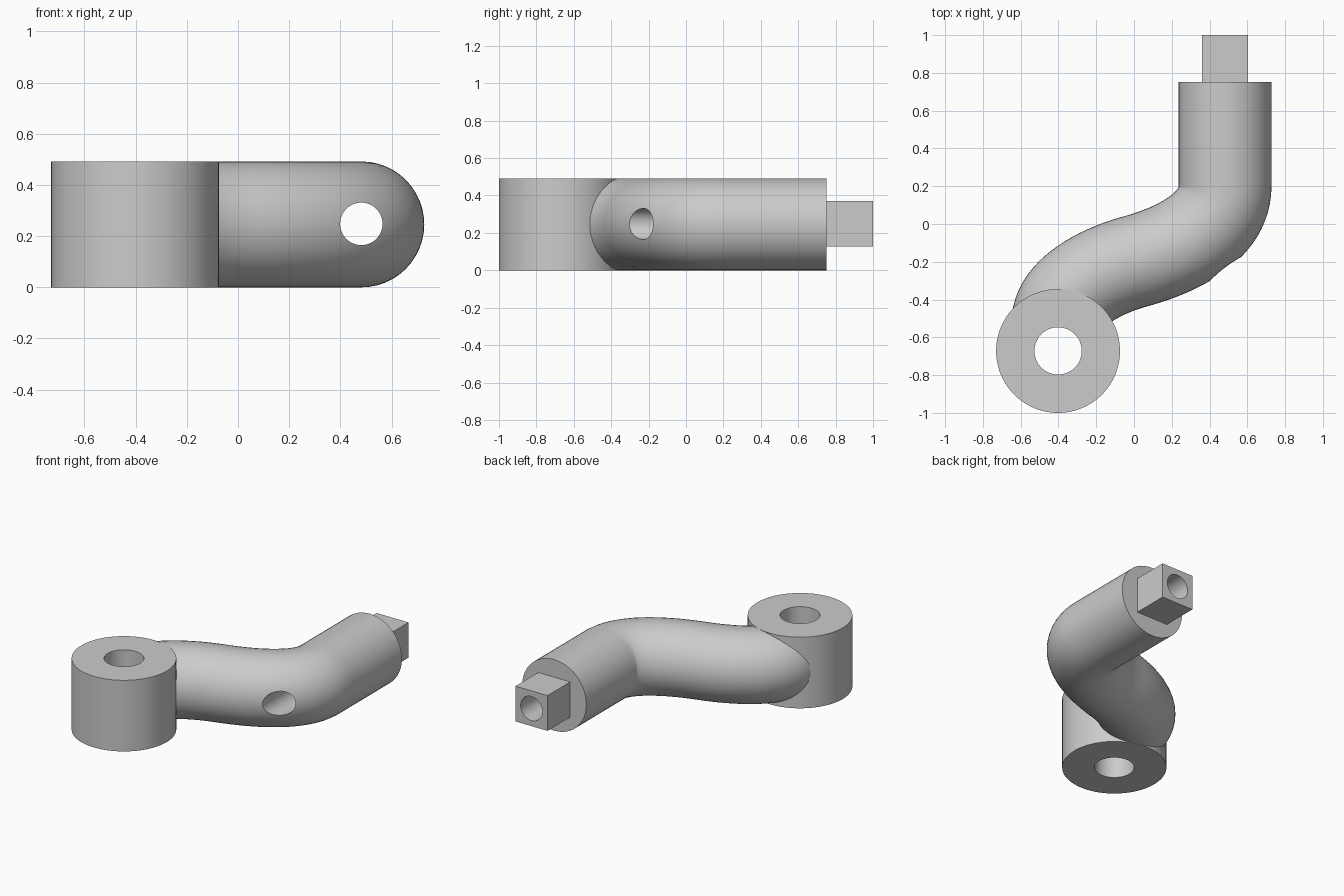
import bpy
from math import pi, radians

cube = bpy.data.objects.get("Cube")
if cube:
    bpy.data.objects.remove(cube, do_unlink=True)

# Single grey finish
grey = bpy.data.materials.new("plain grey")
grey.use_nodes = True
grey.diffuse_color = (0.6, 0.6, 0.6, 1)
grey.node_tree.nodes["Principled BSDF"].inputs["Base Color"].default_value = (0.6, 0.6, 0.6, 1)

RADIUS = 0.246          # arm radius, also half the overall height
ARM_X = 0.482           # axis of the straight end
COLLAR = (-0.402, -0.672, RADIUS)


def select(ob):
    bpy.ops.object.select_all(action='DESELECT')
    ob.select_set(True)
    bpy.context.view_layer.objects.active = ob


def cylinder(name, radius, depth, location, rotation=(0, 0, 0), sides=96):
    bpy.ops.mesh.primitive_cylinder_add(vertices=sides, radius=radius, depth=depth,
                                        location=location, rotation=rotation)
    ob = bpy.context.object
    ob.name = name
    ob.data.materials.append(grey)
    return ob


def drill(ob, cutter):
    mod = ob.modifiers.new("bore", 'BOOLEAN')
    mod.operation = 'DIFFERENCE'
    mod.solver = 'EXACT'
    mod.object = cutter
    select(ob)
    bpy.ops.object.modifier_apply(modifier=mod.name)


# Upright collar
collar = cylinder("collar", 0.328, 2 * RADIUS, COLLAR)

# S-shaped round arm: each row is point, left handle, right handle
path = [((-0.402, -0.52), (-0.402, -0.6), (-0.402, -0.385)),
        ((0, -0.2), (-0.22, -0.262), (0.26, -0.13)),
        ((ARM_X, 0.2), (ARM_X, 0), (ARM_X, 0.4)),
        ((ARM_X, 0.752), (ARM_X, 0.6), (ARM_X, 0.8))]
curve = bpy.data.curves.new("arm", 'CURVE')
curve.dimensions = '3D'
curve.twist_mode = 'Z_UP'
curve.resolution_u = 24
curve.bevel_depth = RADIUS
curve.bevel_resolution = 22
curve.use_fill_caps = True
spline = curve.splines.new('BEZIER')
spline.bezier_points.add(len(path) - 1)
for point, (co, left, right) in zip(spline.bezier_points, path):
    point.handle_left_type = point.handle_right_type = 'FREE'
    point.co = (*co, RADIUS)
    point.handle_left = (*left, RADIUS)
    point.handle_right = (*right, RADIUS)
arm = bpy.data.objects.new("arm", curve)
bpy.context.collection.objects.link(arm)
select(arm)
bpy.ops.object.convert(target='MESH')
arm = bpy.context.object
arm.data.materials.clear()
arm.data.materials.append(grey)

# Weld the caps to the tube so it is a closed solid
bpy.ops.object.mode_set(mode='EDIT')
bpy.ops.mesh.select_all(action='SELECT')
bpy.ops.mesh.remove_doubles(threshold=0.0001)
bpy.ops.mesh.normals_make_consistent(inside=False)
bpy.ops.object.mode_set(mode='OBJECT')

# Square peg on the straight end
bpy.ops.mesh.primitive_cube_add(size=1, location=(ARM_X, 0.876, RADIUS + 0.002))
peg = bpy.context.object
peg.name = "square_peg"
peg.scale = (0.244, 0.248, 0.244)
bpy.ops.object.transform_apply(location=False, rotation=False, scale=True)
peg.data.materials.append(grey)

# Bores: upright through the collar, lengthwise through arm and peg
collar_bore = cylinder("collar_bore", 0.125, 1, COLLAR)
long_bore = cylinder("long_bore", 0.083, 2, (ARM_X, 0.4, RADIUS + 0.002), (pi / 2, 0, 0), 64)
drill(collar, collar_bore)
drill(arm, long_bore)
drill(peg, long_bore)
for cutter in (collar_bore, long_bore):
    bpy.data.objects.remove(cutter, do_unlink=True)

for ob in (collar, arm, peg):
    select(ob)
    bpy.ops.object.shade_smooth_by_angle(angle=radians(30))
